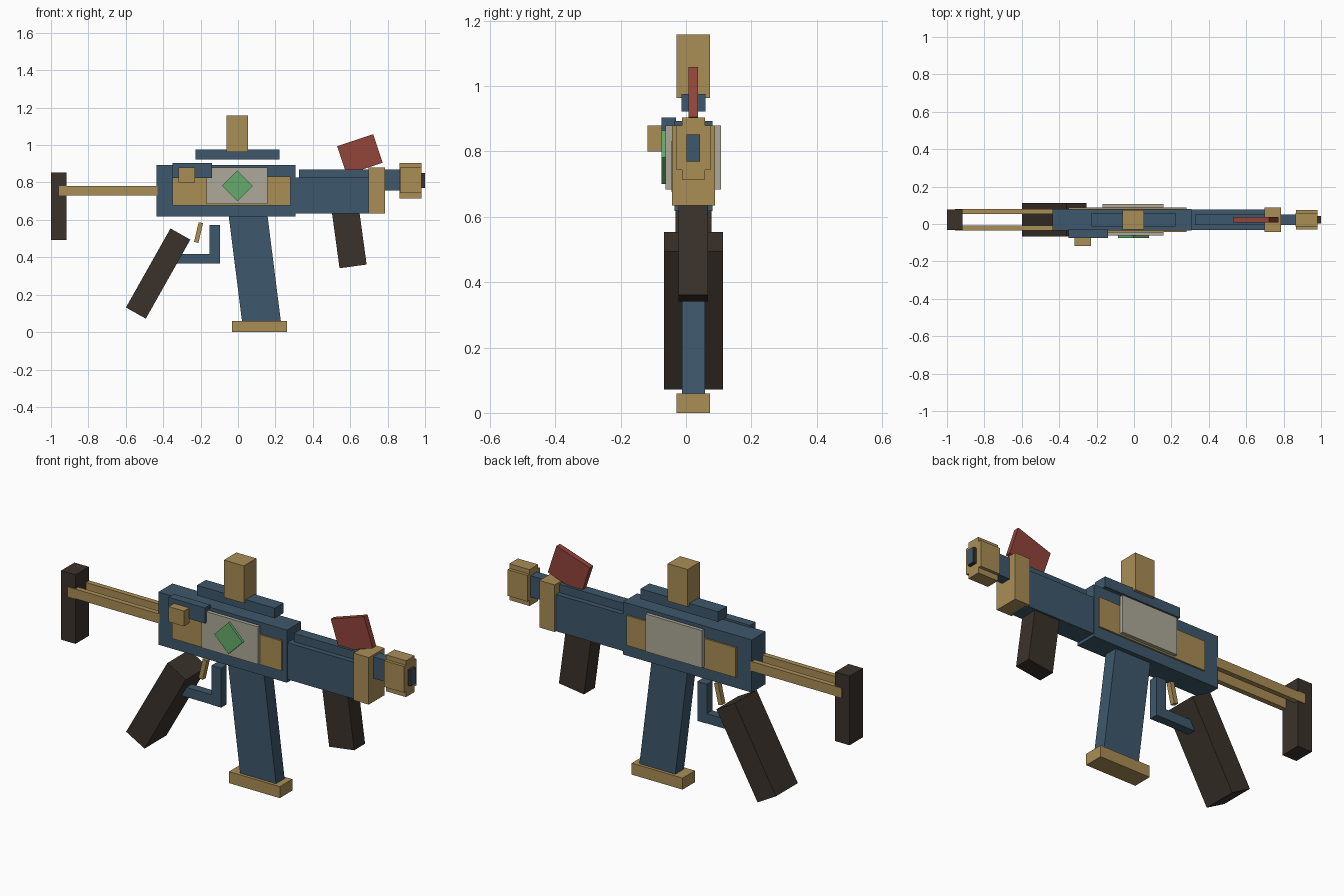
import bpy
from math import radians
from mathutils import Vector, Matrix

cube = bpy.data.objects.get("Cube")
if cube:
    bpy.data.objects.remove(cube, do_unlink=True)


def material(name, r, g, b):
    """Flat material from 0-255 screen values, stored as linear colour."""
    colour = [(c / 255) ** 2.2 for c in (r, g, b)] + [1.0]
    mat = bpy.data.materials.new(name)
    mat.use_nodes = True
    mat.diffuse_color = colour
    bsdf = next(n for n in mat.node_tree.nodes if n.type == "BSDF_PRINCIPLED")
    bsdf.inputs["Base Color"].default_value = colour
    return mat


blue = material("slate blue", 64, 88, 107)
tan = material("brass tan", 168, 140, 86)
dark = material("dark brown", 61, 53, 47)
red = material("brick red", 144, 70, 60)
green = material("gem green", 101, 170, 107)
grey = material("warm grey", 172, 168, 152)

MID = 0.0225  # centre plane of the body


def block(name, mat, centre, size, tilt=0):
    """Box turned about the y axis; a positive tilt leans its top towards +x."""
    bpy.ops.mesh.primitive_cube_add(size=1)
    ob = bpy.context.object
    ob.name = ob.data.name = name
    ob.data.transform(Matrix.Diagonal(Vector(size)).to_4x4())
    ob.location = centre
    ob.rotation_euler.y = radians(tilt)
    ob.data.materials.append(mat)
    return ob


def span(name, mat, x, z, depth=None, y=None):
    """Upright box between limits, centred on the body unless y is given."""
    y = y or (MID - depth / 2, MID + depth / 2)
    limits = (x, y, z)
    return block(name, mat, [(a + b) / 2 for a, b in limits],
                 [b - a for a, b in limits])


# Body and handguard
span("receiver", blue, (-0.436, 0.308), (0.618, 0.893), 0.116)
span("handguard", blue, (0.30, 0.71), (0.634, 0.826), 0.108)
span("handguard_rib", blue, (0.326, 0.70), (0.82, 0.869), 0.054)
span("front_band", tan, (0.698, 0.786), (0.634, 0.88), 0.131)

# Barrel and muzzle
span("barrel", blue, (0.78, 0.87), (0.757, 0.869), 0.054)
span("muzzle_core", tan, (0.864, 0.981), (0.714, 0.904), 0.071)
span("muzzle_sleeve", tan, (0.865, 0.98), (0.743, 0.88), 0.104)
span("muzzle_tip", dark, (0.975, 0.996), (0.77, 0.852), 0.042)
span("muzzle_face", blue, (0.996, 1.0), (0.771, 0.851), 0.041)

# Side panels, in matching pairs
span("side_panel", tan, (-0.35, 0.281), (0.676, 0.832), 0.133)
for side, name in ((-1, "right"), (1, "left")):
    near, far = MID + side * 0.066, MID + side * 0.085
    span(name + "_cover_plate", grey, (-0.168, 0.158), (0.684, 0.88),
         y=(min(near, far), max(near, far)))
    span(name + "_stock_rod", tan, (-0.957, -0.43), (0.73, 0.78),
         y=(MID + side * 0.045 - 0.0135, MID + side * 0.045 + 0.0135))
block("gem", green, (-0.003, -0.068, 0.782), (0.116, 0.014, 0.116), 45)

# Charging handle
span("handle_slide", blue, (-0.35, -0.139), (0.823, 0.904), y=(-0.075, -0.03))
span("handle_knob", tan, (-0.318, -0.23), (0.80, 0.88), y=(-0.118, -0.07))

# Sights
span("sight_rail", blue, (-0.227, 0.222), (0.923, 0.976), 0.073)
span("rear_sight", tan, (-0.061, 0.054), (0.963, 1.158), 0.103)
block("front_sight", red, (0.652, MID, 0.95), (0.203, 0.029, 0.16), -18.4)

# Stock
span("butt_pad", dark, (-1.0, -0.917), (0.492, 0.853), 0.11)

# Grips and magazine
block("rear_grip", dark, (-0.427, MID, 0.313), (0.122, 0.181, 0.485), 29.4)
block("fore_grip", dark, (0.595, MID, 0.50), (0.146, 0.09, 0.30), -7.8)
block("magazine", blue, (0.09, MID, 0.337), (0.206, 0.071, 0.60), -7.2)
span("magazine_base", tan, (-0.032, 0.262), (0.0, 0.06), 0.103)

# Trigger and guard
span("guard_post", blue, (-0.152, -0.097), (0.366, 0.572), 0.046)
span("guard_bar", blue, (-0.36, -0.099), (0.367, 0.418), 0.045)
block("trigger", tan, (-0.211, MID, 0.532), (0.024, 0.026, 0.108), 13)
